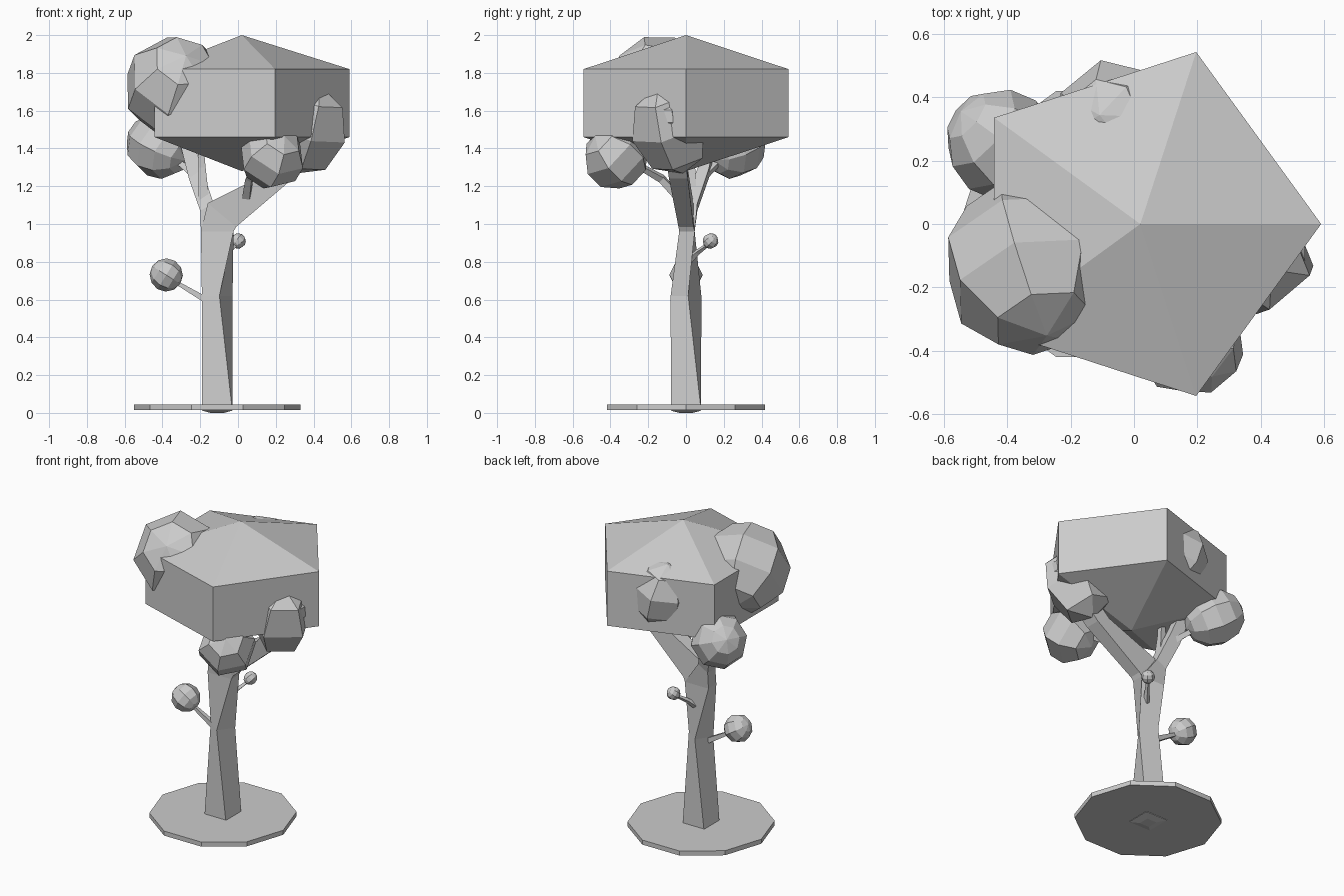
import bpy, bmesh, math
from mathutils import Vector, Matrix

if "Cube" in bpy.data.objects:
    bpy.data.objects.remove(bpy.data.objects["Cube"])


def finish(name, bm):
    bmesh.ops.recalc_face_normals(bm, faces=bm.faces)
    me = bpy.data.meshes.new(name)
    bm.to_mesh(me)
    bm.free()
    ob = bpy.data.objects.new(name, me)
    bpy.context.collection.objects.link(ob)
    return ob


def ball(name, center, radii, seg=8, rings=6, axis=(0, 0, 1), spin=0):
    """Low-poly sphere whose poles point along axis."""
    bm = bmesh.new()
    bmesh.ops.create_uvsphere(bm, u_segments=seg, v_segments=rings, radius=1)
    rot = Vector((0, 0, 1)).rotation_difference(Vector(axis)).to_matrix().to_4x4()
    m = (Matrix.Translation(center) @ rot @ Matrix.Rotation(math.radians(spin), 4, 'Z')
         @ Matrix.Diagonal((*radii, 1)))
    bmesh.ops.transform(bm, matrix=m, verts=bm.verts)
    return finish(name, bm)


def loft(name, rings):
    """Skin between closed rings of points and cap both ends."""
    bm = bmesh.new()
    rows = [[bm.verts.new(p) for p in r] for r in rings]
    n = len(rows[0])
    for a, b in zip(rows, rows[1:]):
        for i in range(n):
            j = (i + 1) % n
            bm.faces.new((a[i], a[j], b[j], b[i]))
    bm.faces.new(rows[0][::-1])
    bm.faces.new(rows[-1])
    return finish(name, bm)


def limb(name, points, radii, sides=4):
    """Tapered branch following a path."""
    pts = [Vector(p) for p in points]
    rings = []
    for i, (p, r) in enumerate(zip(pts, radii)):
        d = (pts[min(i + 1, len(pts) - 1)] - pts[max(i - 1, 0)]).normalized()
        u = Vector((0, 1, 0)).cross(d).normalized()
        v = d.cross(u)
        rings.append([p + r * (u * math.cos(t) + v * math.sin(t))
                      for t in (math.tau * (k + .5) / sides for k in range(sides))])
    return loft(name, rings)


def trunk_ring(x, y, z, rx, ry, deg):
    return [(x + rx * math.cos(t), y + ry * math.sin(t), z)
            for t in (math.radians(deg + 90 * k) for k in range(4))]


def slant_ring(right, left, y, w):
    """Four-sided section between two (x, z) points, w deep either side of y."""
    (xr, zr), (xl, zl) = right, left
    return [(xr, y + w, zr), (xl, y + w, zl), (xl, y - w, zl), (xr, y - w, zr)]


# ground disc
bm = bmesh.new()
bmesh.ops.create_cone(bm, cap_ends=True, segments=10, radius1=.44, radius2=.44, depth=.03,
                      matrix=Matrix.Translation((-.11, 0, .03)) @ Matrix.Rotation(math.pi / 2, 4, 'Z'))
finish("ground_disc", bm)

# twisted square trunk
fork = trunk_ring(-.11, .005, .96, .122, .058, 45)
loft("trunk", [
    trunk_ring(-.11, 0, 0, .05, .05, 45),
    trunk_ring(-.11, 0, .012, .113, .113, 45),
    trunk_ring(-.11, 0, .62, .082, .082, 8),
    fork,
])

# branches growing from the fork
loft("right_branch", [
    fork,
    slant_ring((-.01, .985), (-.16, 1.11), 0, .04),
    slant_ring((.29, 1.24), (.2, 1.29), -.04, .05),
    slant_ring((.45, 1.44), (.37, 1.5), -.07, .05),
])
loft("left_branch", [
    fork,
    slant_ring((-.13, 1.11), (-.2, 1.07), .02, .04),
    slant_ring((-.19, 1.29), (-.26, 1.24), .09, .03),
    slant_ring((-.25, 1.48), (-.31, 1.44), .14, .025),
])
limb("upright_branch", [(-.18, .03, 1.12), (-.19, .03, 1.3), (-.2, .02, 1.46)], [.04, .026, .02])
limb("left_leaf_branch", [(-.22, .09, 1.25), (-.4, .24, 1.4)], [.025, .018])
limb("front_leaf_branch", [(.04, -.02, 1.12), (.06, -.13, 1.24), (.16, -.34, 1.36)], [.03, .025, .015])
limb("lower_twig", [(-.12, 0, .57), (-.19, 0, .61), (-.36, 0, .71)], [.025, .022, .012])
limb("upper_twig", [(-.08, .02, .81), (-.05, .06, .85), (0, .13, .9)], [.02, .015, .009])

# main five-sided canopy, one corner pointing to the right
ball("main_canopy", (.02, 0, 1.64), (.658, .658, .36), 5, 3, spin=-90)

# smaller leaf clusters
ball("top_left_leaves", (-.335, -.135, 1.725), (.275, .275, .28), 7, 5, (.2, -.72, .55), 20)
ball("left_leaves", (-.415, .25, 1.415), (.175, .175, .185), 8, 6, (-.5, .4, .3), 10)
ball("front_leaves", (.18, -.37, 1.355), (.18, .18, .17), 6, 5, (.3, -.5, .5), 15)
ball("right_leaves", (.37, -.08, 1.5), (.2, .22, .25), 5, 4, (.25, -.25, .9), 40)
ball("right_small_leaves", (.47, -.1, 1.56), (.085, .07, .09), 6, 4, (.3, 0, .9))
ball("back_leaves", (-.05, .32, 1.66), (.2, .205, .22), 7, 5, (-.25, .1, .9), 12)
ball("lower_twig_leaves", (-.38, 0, .73), (.088,) * 3, 8, 6, (-.8, 0, .5))
ball("upper_twig_leaves", (0, .13, .91), (.042,) * 3, 8, 6, (.4, .5, .5))
